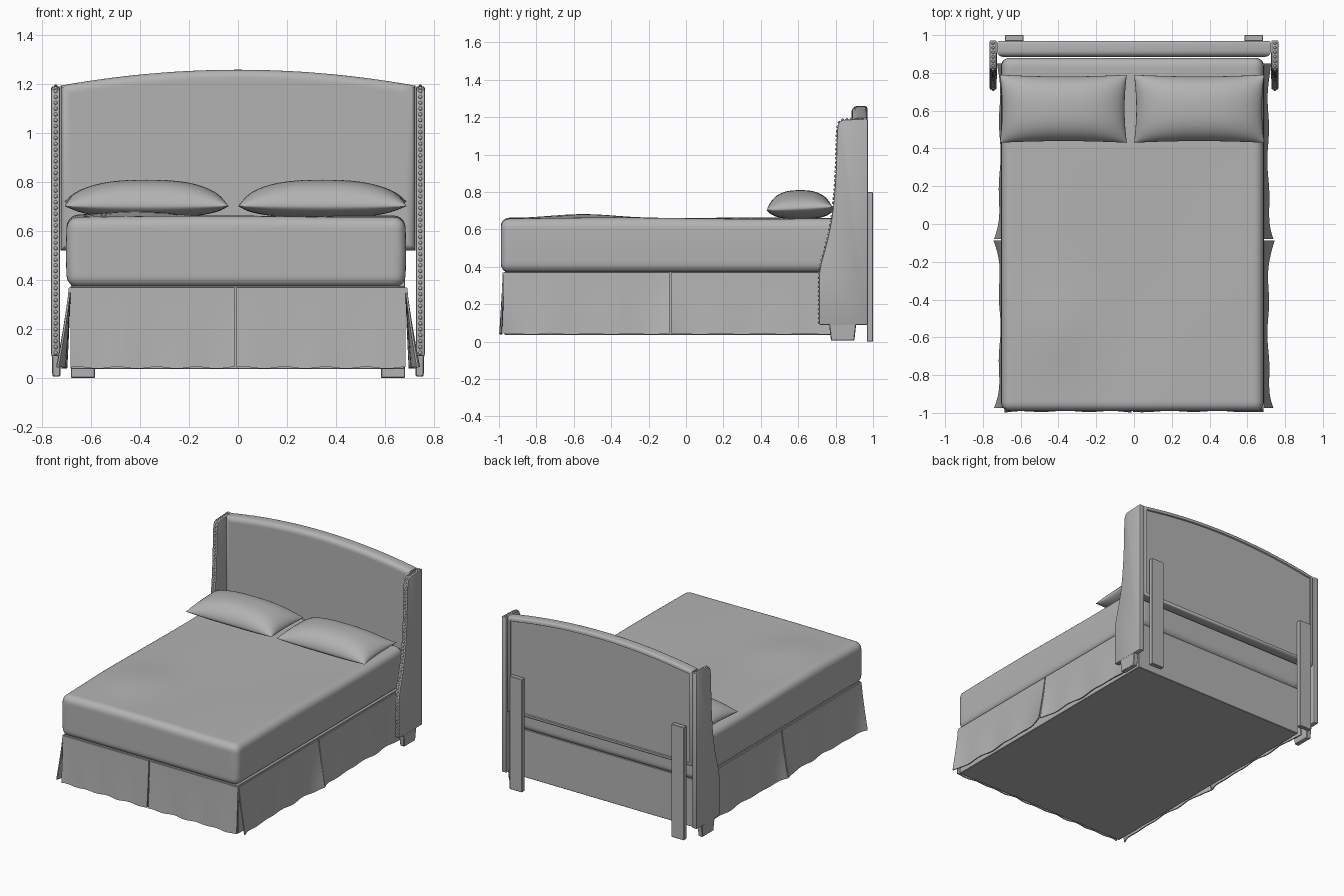
import bpy, bmesh, math
from mathutils import Vector

if "Cube" in bpy.data.objects:
    bpy.data.objects.remove(bpy.data.objects["Cube"])

grey = bpy.data.materials.new("grey_fabric")
grey.diffuse_color = (0.45, 0.45, 0.45, 1)
grey.use_nodes = True
grey.node_tree.nodes["Principled BSDF"].inputs["Base Color"].default_value = grey.diffuse_color


def finish(name, bm, angle=35):
    bmesh.ops.recalc_face_normals(bm, faces=bm.faces)
    me = bpy.data.meshes.new(name)
    bm.to_mesh(me)
    bm.free()
    me.materials.append(grey)
    me.shade_smooth()
    me.set_sharp_from_angle(angle=math.radians(angle))
    ob = bpy.data.objects.new(name, me)
    bpy.context.collection.objects.link(ob)
    return ob


def box_bm(lo, hi, taper=1.0):
    bm = bmesh.new()
    bmesh.ops.create_cube(bm, size=1)
    for v in bm.verts:
        k = taper if v.co.z < 0 else 1
        v.co = Vector([(a + b) / 2 + c * (b - a) * s
                       for a, b, c, s in zip(lo, hi, v.co, (k, k, 1))])
    return bm


def bevel(bm, edges, r, seg):
    bmesh.ops.bevel(bm, geom=edges, offset=r, segments=seg, profile=0.5,
                    affect='EDGES', clamp_overlap=True)


def box(name, lo, hi, r=0.003, taper=1.0):
    bm = box_bm(lo, hi, taper)
    bevel(bm, bm.edges[:], r, 1)
    return finish(name, bm)


def prism(pts, to3d, extrude):
    bm = bmesh.new()
    f = bm.faces.new([bm.verts.new(to3d(a, b)) for a, b in pts])
    res = bmesh.ops.extrude_face_region(bm, geom=[f])
    bmesh.ops.translate(bm, vec=extrude,
                        verts=[g for g in res['geom'] if isinstance(g, bmesh.types.BMVert)])
    bmesh.ops.recalc_face_normals(bm, faces=bm.faces)
    return bm


# mattress: rounded slab, cut into a grid so the cover can be softly uneven
bm = box_bm((-0.698, -0.99, 0.37), (0.682, 0.88, 0.66))
bevel(bm, bm.edges[:], 0.045, 5)
for axis, lo, hi, n in ((0, -0.64, 0.62, 18), (1, -0.93, 0.82, 24), (2, 0.43, 0.6, 3)):
    no = Vector([float(i == axis) for i in range(3)])
    for k in range(n + 1):
        bmesh.ops.bisect_plane(bm, geom=bm.verts[:] + bm.edges[:] + bm.faces[:],
                               plane_co=no * (lo + (hi - lo) * k / n), plane_no=no)
for v in bm.verts:
    x, y, z = v.co
    t = max(0, (z - 0.5) / 0.16)
    v.co.z += t * (0.022 * math.exp(-((x + 0.4) / 0.2) ** 2 - ((y + 0.55) / 0.24) ** 2)
                   + 0.004 * math.sin(5 * x + 2) * math.sin(4 * y))
    v.co.x += 0.006 * (1 if x > 0 else -1) * (1 - ((z - 0.515) / 0.145) ** 2) * (abs(x) > 0.64)
finish("mattress", bm, 50)

# box base under the mattress
box("bed_base", (-0.685, -0.97, 0.035), (0.68, 0.86, 0.375))


# skirt panels: cloth sheets that flare out toward the hem and the pleats
def skirt_panel(name, p0, p1, out, flare0, flare1, mid, nx=28, nz=8):
    p0, p1, out = Vector(p0), Vector(p1), Vector(out)
    bm = bmesh.new()

    def sheet(inset):
        rows = []
        for j in range(nz + 1):
            t = j / nz
            row = []
            for i in range(nx + 1):
                s = i / nx
                d = mid + flare0 * math.exp(-s / 0.1) + flare1 * math.exp(-(1 - s) / 0.1)
                d += 0.25 * mid * math.sin(s * 17 + p0.x * 5)
                p = p0.lerp(p1, s) + out * (d * t ** 1.2 - inset)
                hem = 0.037 + 0.008 * math.sin(s * 13 + 1) ** 2
                row.append(bm.verts.new((p.x, p.y, 0.37 + (hem - 0.37) * t)))
            rows.append(row)
        for a, b in zip(rows, rows[1:]):
            for i in range(nx):
                bm.faces.new((a[i], a[i + 1], b[i + 1], b[i]))
        return rows

    A, B = sheet(0), sheet(0.008)
    rim = lambda r: (r[0] + [q[-1] for q in r[1:]] + r[-1][-2::-1]
                     + [q[0] for q in r[-2:0:-1]])
    a, b = rim(A), rim(B)
    for i in range(len(a)):
        k = (i + 1) % len(a)
        bm.faces.new((a[i], a[k], b[k], b[i]))
    finish(name, bm)


front = (0, -1, 0)
skirt_panel("skirt_front_left", (-0.685, -0.98, 0), (-0.014, -0.98, 0), front, 0.006, 0.004, 0.012)
skirt_panel("skirt_front_right", (-0.006, -0.98, 0), (0.685, -0.98, 0), front, 0.004, 0.006, 0.012)
for side, word in ((-1, "left"), (1, "right")):
    x = 0.692 * side
    skirt_panel("skirt_side_front_" + word, (x, -0.975, 0), (x, -0.088, 0), (side, 0, 0), 0.03, 0.03, 0.018)
    skirt_panel("skirt_side_back_" + word, (x, -0.08, 0), (x, 0.85, 0), (side, 0, 0), 0.03, 0.012, 0.018)


# pillows: two cushioned sheets meeting at a seam, with pulled corners
def pillow(name, x0, x1, mirror):
    n = 28
    bm = bmesh.new()
    ts = [math.sin(math.pi * (i / n - 0.5)) for i in range(n + 1)]
    cx, a = (x0 + x1) / 2, (x1 - x0) / 2
    for h in (0.108, -0.048):
        g = []
        for v in ts:
            row = []
            for u in ts:
                d = (max(0, 1 - abs(u) ** 2.6) * max(0, 1 - abs(v) ** 2.6)) ** 0.55
                px = u * (1 - 0.035 * (1 - v * v))
                py = v * (1 - 0.05 * (1 - u * u))
                lift = 0.02 * max(0, -u) ** 6 * (0.5 + 0.5 * v)
                row.append(bm.verts.new((cx + a * px * mirror, 0.61 + 0.18 * py,
                                         0.702 + h * d + lift)))
            g.append(row)
        for r, s in zip(g, g[1:]):
            for i in range(n):
                bm.faces.new((r[i], r[i + 1], s[i + 1], s[i]))
    bmesh.ops.remove_doubles(bm, verts=bm.verts, dist=0.0005)
    finish(name, bm, 60)


pillow("pillow_left", -0.71, -0.038, 1)
pillow("pillow_right", 0.0, 0.69, -1)

# headboard: arched panel, rounded front and recessed back
N = 28
arch = [(0.725 * (1 - 2 * i / N), 1.26 - 0.065 * (1 - 2 * i / N) ** 2) for i in range(N + 1)]
bm = prism([(-0.725, 0.52), (0.725, 0.52)] + arch, lambda x, z: (x, 0.885, z), (0, 0.085, 0))
rim = lambda y: [e for e in bm.edges if all(abs(v.co.y - y) < 1e-4 for v in e.verts)]
bevel(bm, rim(0.885), 0.032, 5)
bevel(bm, rim(0.97), 0.015, 3)
big = sorted(bm.faces, key=lambda f: -f.calc_area())[:2]
big.sort(key=lambda f: f.calc_center_median().y)
bmesh.ops.inset_region(bm, faces=[big[0]], thickness=0.01, depth=0)
bmesh.ops.inset_region(bm, faces=[big[1]], thickness=0.012, depth=0)
bmesh.ops.inset_region(bm, faces=[big[1]], thickness=0.004, depth=-0.008)
finish("headboard", bm)

# wings: curved side profile (y, z) with a row of nail heads along the edge
edge = [(0.712, 0.09), (0.712, 0.36), (0.722, 0.42), (0.742, 0.49), (0.76, 0.56), (0.776, 0.64),
        (0.787, 0.72), (0.796, 0.82), (0.802, 0.92), (0.805, 1.02), (0.808, 1.12), (0.813, 1.16),
        (0.822, 1.178), (0.84, 1.186), (0.972, 1.192)]


def along(path, step):
    pos = step / 2
    for p, q in zip(path, path[1:]):
        p, q = Vector(p), Vector(q)
        length = (q - p).length
        while pos < length:
            yield p.lerp(q, pos / length)
            pos += step
        pos -= length


for side, word in ((-1, "left"), (1, "right")):
    bm = prism(edge + [(0.972, 0.09)], lambda y, z: (side * 0.728, y, z), (side * 0.036, 0, 0))
    bevel(bm, [e for e in bm.edges if e.calc_face_angle(0) > 1], 0.006, 2)
    finish("wing_" + word, bm, 30)

    bm = bmesh.new()
    for p in along(edge, 0.024):
        made = bmesh.ops.create_uvsphere(bm, u_segments=10, v_segments=6, radius=0.008)
        bmesh.ops.translate(bm, verts=made['verts'], vec=(side * 0.746, p.x, p.y))
    finish("nail_heads_" + word, bm, 60)

    # wing foot and rear support post
    fx = sorted((side * 0.724, side * 0.762))
    box("wing_foot_" + word, (fx[0], 0.765, 0.005), (fx[1], 0.91, 0.095), 0.004, 0.86)
    lx = sorted((side * 0.585, side * 0.683))
    box("rear_post_" + word, (lx[0], 0.968, 0), (lx[1], 1.0, 0.80))
